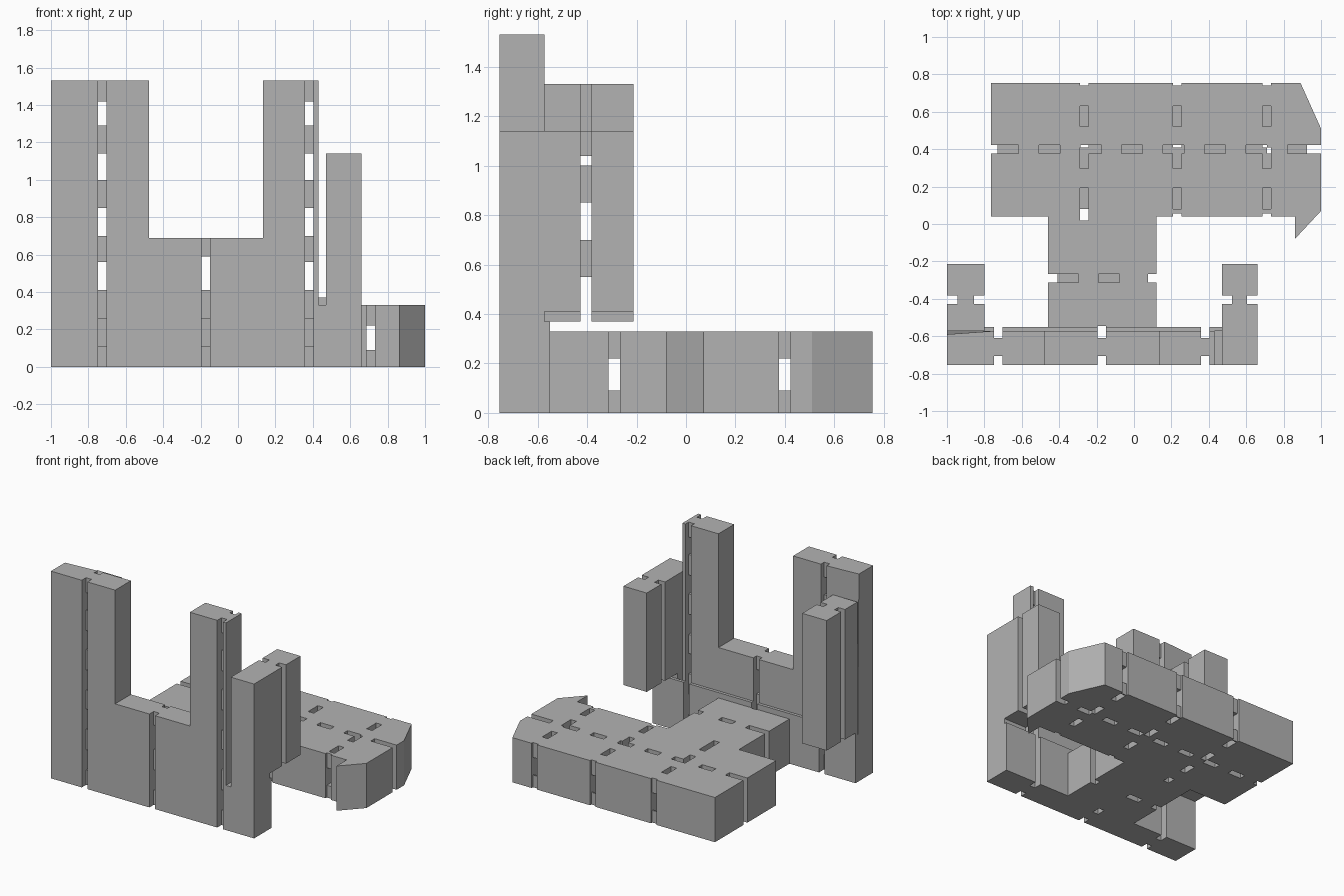
import bpy
import bmesh

old = bpy.data.objects.get("Cube")
if old:
    bpy.data.objects.remove(old, do_unlink=True)

grey = bpy.data.materials.new("plain grey")
grey.use_nodes = True
grey.diffuse_color = (0.45, 0.45, 0.45, 1)
grey.node_tree.nodes["Principled BSDF"].inputs["Base Color"].default_value = (0.45, 0.45, 0.45, 1)


def finish(name, bm):
    bmesh.ops.recalc_face_normals(bm, faces=bm.faces)
    mesh = bpy.data.meshes.new(name)
    bm.to_mesh(mesh)
    bm.free()
    mesh.materials.append(grey)
    ob = bpy.data.objects.new(name, mesh)
    bpy.context.collection.objects.link(ob)
    return ob


def add_box(bm, x0, x1, y0, y1, z0, z1):
    verts = bmesh.ops.create_cube(bm, size=1)["verts"]
    for v in verts:
        v.co = (x1 if v.co.x > 0 else x0, y1 if v.co.y > 0 else y0, z1 if v.co.z > 0 else z0)


def boxes(name, items):
    bm = bmesh.new()
    for item in items:
        add_box(bm, *item)
    return finish(name, bm)


def prism(name, outline, place, direction):
    bm = bmesh.new()
    face = bm.faces.new([bm.verts.new(place(a, b)) for a, b in outline])
    ext = bmesh.ops.extrude_face_region(bm, geom=[face])["geom"]
    bmesh.ops.translate(bm, vec=direction, verts=[v for v in ext if isinstance(v, bmesh.types.BMVert)])
    return finish(name, bm)


def cut(ob, items):
    cutter = boxes("cutter", items)
    cutter.hide_render = True
    mod = ob.modifiers.new("cut", "BOOLEAN")
    mod.operation = "DIFFERENCE"
    mod.solver = "EXACT"
    mod.use_self = True
    mod.object = cutter
    bpy.context.view_layer.objects.active = ob
    bpy.ops.object.modifier_apply(modifier=mod.name)
    bpy.data.objects.remove(cutter, do_unlink=True)


FRONT, BACK, LEDGE = -0.755, -0.572, -0.55
FLOOR = 0.33
W = 0.023  # half width of every joint

# Front wall with two towers and the side post
wall = prism("front_wall", [
    (-1, 0), (0.66, 0), (0.66, 1.14), (0.47, 1.14), (0.47, FLOOR), (0.43, FLOOR),
    (0.43, 1.53), (0.135, 1.53), (0.135, 0.69), (-0.475, 0.69), (-0.475, 1.53), (-1, 1.53)],
    lambda x, z: (x, FRONT, z), (0, BACK - FRONT, 0))
ledge = boxes("wall_ledge", [(-1, 0.66, BACK, LEDGE, 0, 0.37)])

# Vertical joints of the wall, with windows through the web
joints = []
windows = [(0.11, 0.26), (0.41, 0.56), (0.70, 0.85), (1.0, 1.14), (1.29, 1.42)]
for x in (-0.725, -0.172, 0.382):
    joints.append((x - W, x + W, -0.8, -0.705, -0.1, 1.6))
    joints.append((x - W, x + W, -0.61, -0.545, -0.1, 1.6))
    for z0, z1 in windows:
        if x == -0.172 and z0 > 0.4:
            z0, z1 = 0.41, 0.59
        joints.append((x - W, x + W, -0.72, -0.6, z0, z1))
        if z1 == 0.59:
            break
cut(wall, joints)
cut(ledge, joints)

# Slanted top edge behind the left-hand tower
for v in wall.data.vertices:
    if v.co.x < -0.99 and v.co.z > 1.5 and v.co.y > -0.6:
        v.co.y = -0.59

# Arms reaching back from both ends of the wall
for name, x0, x1, z0, z1 in (("right_arm", -1, -0.8, 0.37, 1.33), ("left_arm", 0.47, 0.66, 0.41, 1.14)):
    arm = boxes(name, [(x0, x1, BACK, -0.213, z0, z1)])
    y0, y1 = -0.427, -0.383
    holes = [(x0 - 0.1, x0 + 0.055, y0, y1, 0, 2), (x1 - 0.055, x1 + 0.1, y0, y1, 0, 2)]
    for a, b in ((0.3, 0.55), (0.70, 0.85), (1.0, 1.04)):
        holes.append((x0 + 0.04, x1 - 0.04, y0, y1, a, b))
    cut(arm, holes)

# Floor slab: wide back block and the neck joining it to the wall
floor = prism("floor_slab", [
    (-0.765, 0.04), (-0.46, 0.04), (-0.46, LEDGE), (0.12, LEDGE), (0.12, 0.04), (0.86, 0.04),
    (0.86, -0.08), (1, 0.07), (1, 0.51), (0.89, 0.755), (-0.765, 0.755)],
    lambda x, y: (x, y, 0), (0, 0, FLOOR))

# Tunnels inside the floor and slots from above and below
LOW, HIGH, STEP = 0.09, 0.22, 0.112
slots = []
for y, start, count, edges in ((0.4, -0.73, 8, (-0.73, 0.925)), (-0.29, -0.41, 2, (-0.41, 0.075))):
    slots.append((-1.1, 1.1, y - W, y + W, LOW, HIGH))
    slots.append((-1.1 if y > 0 else -0.6, edges[0], y - W, y + W, -0.1, 0.5))
    slots.append((edges[1], 1.1 if y > 0 else 0.2, y - W, y + W, -0.1, 0.5))
    for i in range(count):
        x = start + i * 0.2215
        slots.append((x, x + STEP, y - W, y + W, 0.15, 0.5))
        if i < count - 1:
            slots.append((x + STEP, x + 2 * STEP - 0.004, y - W, y + W, -0.1, 0.15))
for x in (-0.265, 0.232, 0.71):
    slots.append((x - W, x + W, 0.02, 0.9, LOW, HIGH))
    slots.append((x - W, x + W, 0.74, 0.9, -0.1, 0.5))
    slots.append((x - W, x + W, 0.02, 0.08 if x < 0 else 0.055, -0.1, 0.5))
    for y in (0.08, 0.297, 0.52):
        slots.append((x - W, x + W, y, y + STEP, 0.15, 0.5))
        slots.append((x - W, x + W, y + STEP, y + STEP + 0.1, -0.1, 0.15))
# Hole beside the middle wall joint
slots.append((-0.172 - W, -0.172 + W, -0.6, -0.545, -0.1, 0.5))
cut(floor, slots)
